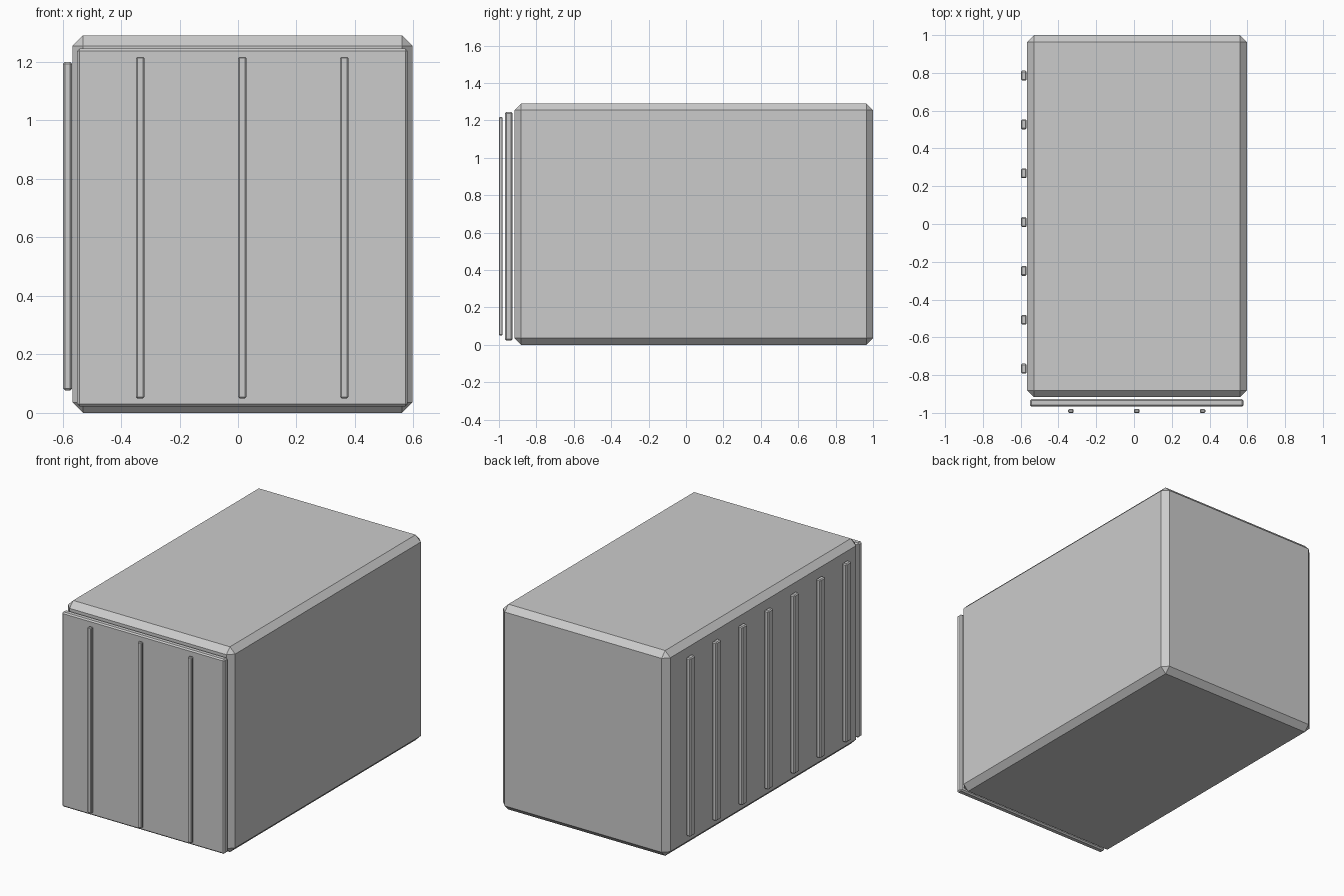
import bpy, bmesh

if "Cube" in bpy.data.objects:
    bpy.data.objects.remove(bpy.data.objects["Cube"])


def box(name, x, y, z, bevel):
    """Chamfered box from (min, max) ranges on each axis."""
    bm = bmesh.new()
    bmesh.ops.create_cube(bm, size=1)
    for v in bm.verts:
        v.co = [(r[0] + r[1]) / 2 + c * (r[1] - r[0]) for c, r in zip(v.co, (x, y, z))]
    bmesh.ops.bevel(bm, geom=bm.edges[:], offset=bevel, segments=1,
                    affect='EDGES', profile=0.5)
    mesh = bpy.data.meshes.new(name)
    bm.to_mesh(mesh)
    bm.free()
    obj = bpy.data.objects.new(name, mesh)
    bpy.context.collection.objects.link(obj)
    return obj


# Main container body
box("body", (-0.566, 0.597), (-0.917, 1.0), (0, 1.291), 0.036)

# Front door panel
box("front_panel", (-0.55, 0.58), (-0.967, -0.927), (0.022, 1.246), 0.008)

# Vertical ribs on the front panel
for i in range(3):
    cx = 0.0145 + (i - 1) * 0.349
    box(f"front_rib_{i + 1}", (cx - 0.014, cx + 0.014), (-1.0, -0.98),
        (0.05, 1.217), 0.004)

# Vertical ribs along the left side
for i in range(7):
    cy = 0.01 + (i - 3) * 0.2585
    box(f"side_rib_{i + 1}", (-0.598, -0.568), (cy - 0.026, cy + 0.026),
        (0.077, 1.2), 0.006)
